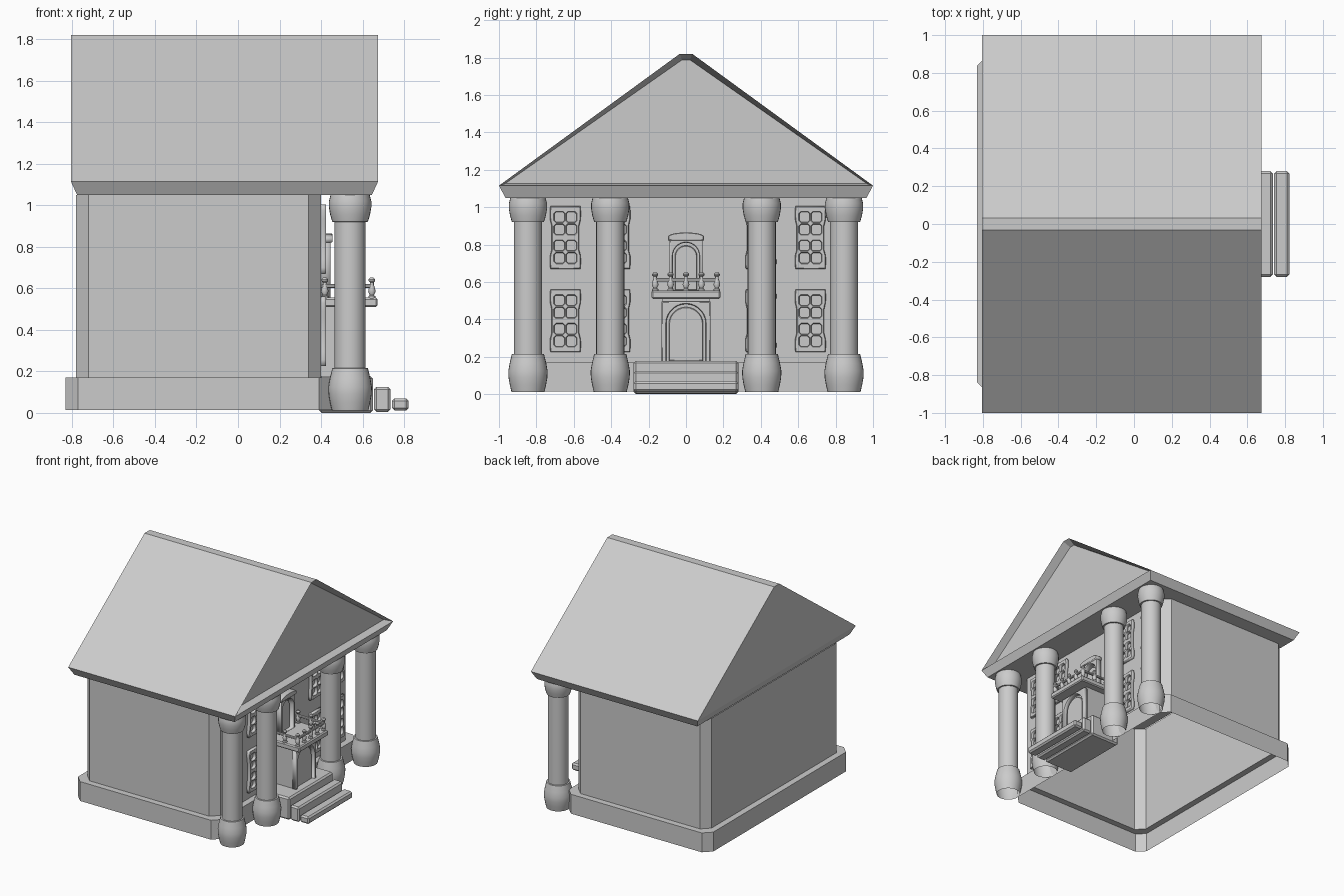
import bpy, bmesh, math
from mathutils import Matrix

if "Cube" in bpy.data.objects:
    bpy.data.objects.remove(bpy.data.objects["Cube"])


def finish(name, bm, smooth=False):
    bmesh.ops.recalc_face_normals(bm, faces=bm.faces)
    me = bpy.data.meshes.new(name)
    bm.to_mesh(me)
    bm.free()
    ob = bpy.data.objects.new(name, me)
    bpy.context.collection.objects.link(ob)
    if smooth:
        bpy.ops.object.select_all(action='DESELECT')
        ob.select_set(True)
        bpy.context.view_layer.objects.active = ob
        bpy.ops.object.shade_smooth_by_angle(angle=math.radians(35))
    return ob


def box(name, x, y, z, bevel=0.0):
    """Box from (min, max) ranges with optional chamfered edges."""
    bm = bmesh.new()
    bmesh.ops.create_cube(bm, size=1)
    for v in bm.verts:
        v.co = [sum(r) / 2 + c * (r[1] - r[0]) for c, r in zip(v.co, (x, y, z))]
    if bevel:
        bmesh.ops.bevel(bm, geom=bm.edges[:], offset=bevel, segments=1, affect='EDGES')
    return finish(name, bm)


def loft(name, rings, cap_start=False, cap_end=True, smooth=False):
    """Skin a list of equally long closed rings."""
    bm = bmesh.new()
    loops = [[bm.verts.new(p) for p in r] for r in rings]
    n = len(loops[0])
    for a, b in zip(loops, loops[1:]):
        for i in range(n):
            bm.faces.new((a[i], a[(i + 1) % n], b[(i + 1) % n], b[i]))
    if cap_start:
        bm.faces.new(loops[0])
    if cap_end:
        bm.faces.new(loops[-1])
    return finish(name, bm, smooth)


def lathe(name, x, y, profile, sides):
    rings = [[(x + r * math.cos(2 * math.pi * i / sides),
               y + r * math.sin(2 * math.pi * i / sides), z) for i in range(sides)]
             for r, z in profile]
    return loft(name, rings, smooth=True)


def plate(name, outlines, x0, x1, bevel=0.004):
    """Flat plate in the y-z plane; the first outline is solid, the others are holes."""
    cu = bpy.data.curves.new(name, 'CURVE')
    cu.dimensions, cu.fill_mode = '2D', 'BOTH'
    cu.extrude, cu.bevel_depth, cu.offset = (x1 - x0) / 2 - bevel, bevel, -bevel
    cu.bevel_resolution = 0
    for pts in outlines:
        s = cu.splines.new('POLY')
        s.points.add(len(pts) - 1)
        for p, (u, v) in zip(s.points, pts):
            p.co = (u, v, 0, 1)
        s.use_cyclic_u = True
    tmp = bpy.data.objects.new(name, cu)
    bpy.context.collection.objects.link(tmp)
    bpy.context.view_layer.update()
    me = bpy.data.meshes.new_from_object(tmp.evaluated_get(bpy.context.evaluated_depsgraph_get()))
    bpy.data.objects.remove(tmp)
    me.transform(Matrix(((0, 0, 1, (x0 + x1) / 2), (1, 0, 0, 0), (0, 1, 0, 0), (0, 0, 0, 1))))
    ob = bpy.data.objects.new(name, me)
    bpy.context.collection.objects.link(ob)
    return ob


def arch(hw, z0, top, n=14):
    """Round-headed opening outline."""
    head = [(hw * math.cos(math.pi * i / n), top - hw + hw * math.sin(math.pi * i / n))
            for i in range(n + 1)]
    return [(-hw, z0), (hw, z0)] + head


def octagon(x0, x1, hy, z, c=0.06):
    """Rectangle with cut corners."""
    return [(x0 + c, -hy, z), (x1 - c, -hy, z), (x1, c - hy, z), (x1, hy - c, z),
            (x1 - c, hy, z), (x0 + c, hy, z), (x0, hy - c, z), (x0, c - hy, z)]


# Walls and plinth as one hollow shell, open underneath
loft("walls_and_plinth", [octagon(-0.83, 0.45, 0.90, 0.015), octagon(-0.83, 0.45, 0.90, 0.17),
                          octagon(-0.78, 0.40, 0.85, 0.17), octagon(-0.78, 0.40, 0.85, 1.05)],
     cap_end=False)

# Gabled roof with sloped eave underside and recessed front pediment
bm = bmesh.new()
X0, X1 = -0.805, 0.675
prof = [(-1, 1.115), (1, 1.115), (0.033, 1.82), (-0.033, 1.82)]
back, front = [[bm.verts.new((x, y, z)) for y, z in prof] for x in (X0, X1)]
low = [bm.verts.new(p) for p in ((X0 + .03, -.965, 1.05), (X0 + .03, .965, 1.05),
                                 (X1 - .03, .965, 1.05), (X1 - .03, -.965, 1.05))]
eave = [back[0], back[1], front[1], front[0]]
bm.faces.new(low)
for i in range(4):
    j = (i + 1) % 4
    bm.faces.new((low[i], low[j], eave[j], eave[i]))
    if i:
        bm.faces.new((back[i], back[j], front[j], front[i]))
bm.faces.new(back)
gable = bm.faces.new(front)
bmesh.ops.recalc_face_normals(bm, faces=bm.faces)
bmesh.ops.inset_individual(bm, faces=[gable], thickness=0.035)
bmesh.ops.translate(bm, verts=gable.verts, vec=(-0.06, 0, 0))
finish("roof", bm)

# Columns
column = [(.088, .012), (.097, .05), (.104, .09), (.105, .125), (.098, .165), (.086, .215),
          (.075, .216), (.075, .92), (.086, .921), (.096, .955), (.102, .99), (.102, 1.02),
          (.094, 1.052)]
for i, y in enumerate((-0.845, -0.405, 0.405, 0.845)):
    lathe(f"column_{i}", 0.54, y, column, 28)

# Entrance steps
box("landing", (0.39, 0.65), (-0.28, 0.28), (0.0, 0.178), 0.012)
box("middle_step", (0.655, 0.735), (-0.28, 0.28), (0.005, 0.125), 0.012)
box("lower_step", (0.742, 0.822), (-0.28, 0.28), (0.012, 0.07), 0.012)

# Doorway block with arched recess
box("porch_block", (0.40, 0.575), (-0.125, 0.125), (0.17, 0.515))
plate("porch_surround", [[(-.13, .172), (.13, .172), (.13, .495), (-.13, .495)],
                         arch(0.105, 0.176, 0.482)], 0.57, 0.605)
plate("front_door", [arch(0.092, 0.178, 0.466)], 0.57, 0.588)

# Balcony slab, balusters and handrails
box("balcony_slab", (0.40, 0.672), (-0.185, 0.185), (0.51, 0.555), 0.008)
baluster = [(.017, .552), (.017, .562), (.010, .567), (.018, .585), (.015, .60), (.009, .618),
            (.009, .628), (.016, .636), (.016, .643), (.008, .652)]
spots = [(0.645, 0.0825 * k) for k in range(-2, 3)]
spots += [(x, s * 0.165) for x in (0.418, 0.532) for s in (-1, 1)]
for i, (x, y) in enumerate(spots):
    lathe(f"baluster_{i}", x, y, baluster, 12)
box("front_rail", (0.636, 0.654), (-0.165, 0.165), (0.602, 0.62), 0.004)
for side, y in (("left", -0.165), ("right", 0.165)):
    box(f"{side}_rail", (0.40, 0.645), (y - .009, y + .009), (0.602, 0.62), 0.004)

# Balcony door with segmental cornice
plate("balcony_door_frame", [[(-.088, .552), (.088, .552), (.088, .835), (-.088, .835)],
                             arch(0.07, 0.557, 0.81)], 0.398, 0.445)
plate("balcony_door", [arch(0.06, 0.556, 0.795)], 0.398, 0.418)
top = [(0.096 * math.cos(math.pi * i / 10), 0.843 + 0.022 * math.sin(math.pi * i / 10))
       for i in range(11)]
plate("balcony_door_cornice", [[(-.096, .822), (.096, .822)] + top], 0.398, 0.456)

# Windows: wavy frame with eight rounded panes in two sashes
half = [(.080, 0), (.083, .03), (.082, .07), (.074, .10), (.074, .23), (.082, .265),
        (.083, .305), (.080, .335)]


def pane(y, z, hw=0.027, hz=0.027, c=0.010):
    return [(y - hw + c, z - hz), (y + hw - c, z - hz), (y + hw, z - hz + c), (y + hw, z + hz - c),
            (y + hw - c, z + hz), (y - hw + c, z + hz), (y - hw, z + hz - c), (y - hw, z - hz + c)]


for i, y in enumerate((-0.645, -0.38, 0.40, 0.665)):
    for floor, z in (("lower", 0.225), ("upper", 0.67)):
        outer = [(y + w, z + h) for w, h in half] + [(y - w, z + h) for w, h in reversed(half)]
        holes = [pane(y + s * 0.032, z + h) for s in (-1, 1) for h in (.058, .124, .211, .277)]
        plate(f"{floor}_window_{i}", [outer] + holes, 0.398, 0.425, 0.004)
